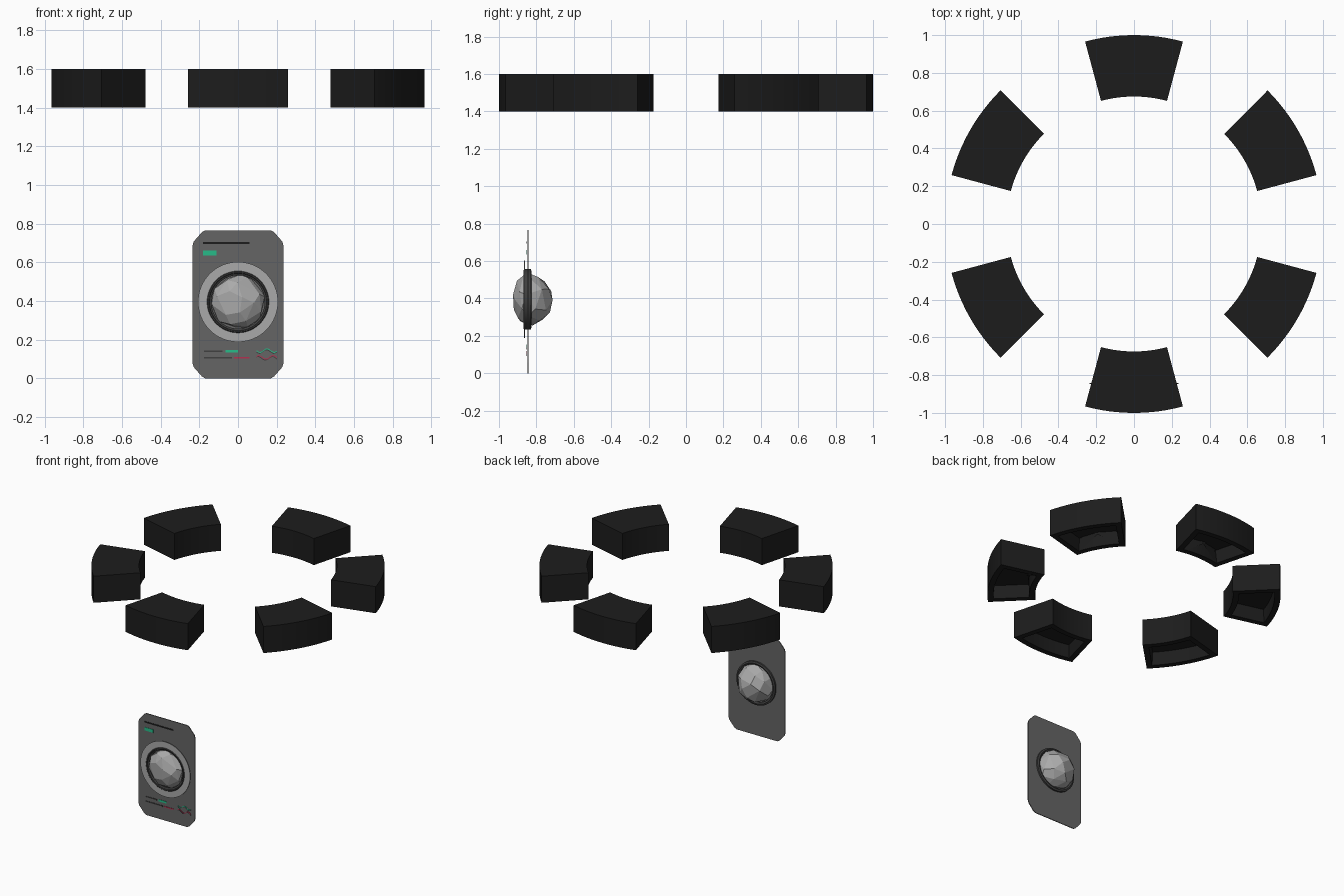
import bpy, bmesh, math, random
from mathutils import Vector

if "Cube" in bpy.data.objects:
    bpy.data.objects.remove(bpy.data.objects["Cube"])

CZ = 0.395          # height of the gem centre
PY = -0.845         # plane of the panel


def material(name, rgb):
    m = bpy.data.materials.new(name)
    m.diffuse_color = (*rgb, 1)
    m.use_nodes = True
    m.node_tree.nodes["Principled BSDF"].inputs["Base Color"].default_value = m.diffuse_color
    return m


BLACK = material("black", (0.012, 0.012, 0.012))
PLATE = material("plate_grey", (0.13, 0.13, 0.13))
DARK = material("dark_grey", (0.05, 0.05, 0.05))
LIGHT = material("light_grey", (0.4, 0.4, 0.4))
GREEN = material("green", (0.02, 0.5, 0.25))
RED = material("red", (0.45, 0.03, 0.08))


def finish(bm, name, mat=None, smooth=None):
    bmesh.ops.recalc_face_normals(bm, faces=bm.faces)
    me = bpy.data.meshes.new(name)
    bm.to_mesh(me)
    bm.free()
    ob = bpy.data.objects.new(name, me)
    bpy.context.collection.objects.link(ob)
    if mat:
        me.materials.append(mat)
    if smooth:
        bpy.ops.object.select_all(action='DESELECT')
        ob.select_set(True)
        bpy.context.view_layer.objects.active = ob
        bpy.ops.object.shade_smooth_by_angle(angle=math.radians(smooth))
    return ob


def prism(outline, offset):
    """Closed outline of 3D points pushed along offset."""
    bm = bmesh.new()
    a = [bm.verts.new(p) for p in outline]
    b = [bm.verts.new(Vector(p) + Vector(offset)) for p in outline]
    n = len(a)
    base = bm.faces.new(a)
    bm.faces.new(b[::-1])
    for i in range(n):
        bm.faces.new((a[i], b[i], b[(i + 1) % n], a[(i + 1) % n]))
    bmesh.ops.recalc_face_normals(bm, faces=bm.faces)
    return bm, base


def lathe(name, profile, mat, steps=64):
    """Closed (radius, y) profile turned about the gem's y axis."""
    bm = bmesh.new()
    rows = []
    for i in range(steps):
        t = 2 * math.pi * i / steps
        rows.append([bm.verts.new((r * math.cos(t), y, CZ + r * math.sin(t))) for r, y in profile])
    n = len(profile)
    for i in range(steps):
        p, q = rows[i], rows[(i + 1) % steps]
        for j in range(n):
            bm.faces.new((p[j], q[j], q[(j + 1) % n], p[(j + 1) % n]))
    return finish(bm, name, mat, 30)


# six hollow wedge blocks in an overhead circle
def ring_block(index):
    mid = math.radians(90 + 60 * index)
    angles = [mid + math.radians(-15 + 30 * i / 12) for i in range(13)]
    outline = [(math.cos(a), math.sin(a), 1.4) for a in angles]
    outline += [(0.675 * math.cos(a), 0.675 * math.sin(a), 1.4) for a in reversed(angles)]
    bm, base = prism(outline, (0, 0, 0.2))
    # recess in the underside
    bmesh.ops.inset_region(bm, faces=[base], thickness=0.04, use_even_offset=True)
    bmesh.ops.inset_region(bm, faces=[base], thickness=0.004, depth=-0.1, use_even_offset=True)
    ob = finish(bm, f"ring_block_{index + 1}", BLACK)
    bev = ob.modifiers.new("bevel", 'BEVEL')
    bev.width, bev.segments = 0.016, 3
    bev.limit_method, bev.angle_limit = 'ANGLE', math.radians(40)
    for p in ob.data.polygons:
        p.use_smooth = True
    bev.harden_normals = True


for k in range(6):
    ring_block(k)

# thin panel with clipped corners
quarter = [(0.235, 0.305), (0.229, 0.325), (0.187, 0.373), (0.17, 0.3825)]
pts = quarter + [(-x, z) for x, z in reversed(quarter)]
pts += [(-x, -z) for x, z in quarter] + [(x, -z) for x, z in reversed(quarter)]
bm, _ = prism([(x, PY - 0.003, z + 0.3825) for x, z in pts], (0, 0.006, 0))
finish(bm, "panel", PLATE)

# flat halo and stepped bezel around the gem
lathe("halo", [(0.207, -0.865), (0.158, -0.865), (0.158, -0.861), (0.207, -0.861)], LIGHT)
lathe("bezel", [(0.162, -0.863), (0.156, -0.869), (0.15, -0.869), (0.148, -0.863), (0.138, -0.858),
                (0.138, -0.832), (0.15, -0.826), (0.162, -0.83)], DARK)

# faceted gem: hull of scattered points, flatter at the front
random.seed(4)
bm = bmesh.new()
COUNT = 38
for i in range(COUNT):
    y = 1 - 2 * (i + 0.5) / COUNT
    r = math.sqrt(1 - y * y)
    t = i * 2.39996 + random.uniform(-0.22, 0.22)
    depth = 0.135 if y > 0 else 0.082
    bm.verts.new((0.142 * r * math.cos(t), PY + depth * y, CZ + 0.142 * r * math.sin(t)))
bmesh.ops.convex_hull(bm, input=bm.verts)
bmesh.ops.dissolve_limit(bm, angle_limit=math.radians(9), verts=bm.verts, edges=bm.edges)
finish(bm, "gem", LIGHT)


# plain marker bars on the panel face
def bar(name, x0, x1, z, h, mat):
    y = PY - 0.008
    bm, _ = prism([(x0, y, z - h), (x1, y, z - h), (x1, y, z + h), (x0, y, z + h)], (0, 0.003, 0))
    finish(bm, name, mat)


bar("header_bar", -0.18, 0.06, 0.70, 0.005, BLACK)
bar("value_bar", -0.18, -0.11, 0.648, 0.012, GREEN)
bar("upper_label_bar", -0.175, -0.08, 0.14, 0.004, DARK)
bar("upper_value_bar", -0.065, 0.0, 0.14, 0.007, GREEN)
bar("lower_label_bar", -0.175, -0.03, 0.105, 0.004, DARK)
bar("lower_value_bar", -0.02, 0.06, 0.105, 0.004, RED)


# wavy graph lines
def graph(name, z, mat, phase):
    xs = [0.095 + 0.108 * i / 24 for i in range(25)]
    mid = [(x, z + 0.009 * math.sin((x - 0.095) * 85 + phase)) for x in xs]
    y = PY - 0.008
    outline = [(x, y, h - 0.0025) for x, h in mid] + [(x, y, h + 0.0025) for x, h in reversed(mid)]
    bm, _ = prism(outline, (0, 0.003, 0))
    finish(bm, name, mat)


graph("upper_graph_line", 0.143, GREEN, 3.1)
graph("lower_graph_line", 0.108, RED, 0.5)
graph("upper_graph_shadow", 0.138, DARK, 3.4)
graph("lower_graph_shadow", 0.103, DARK, 0.8)
